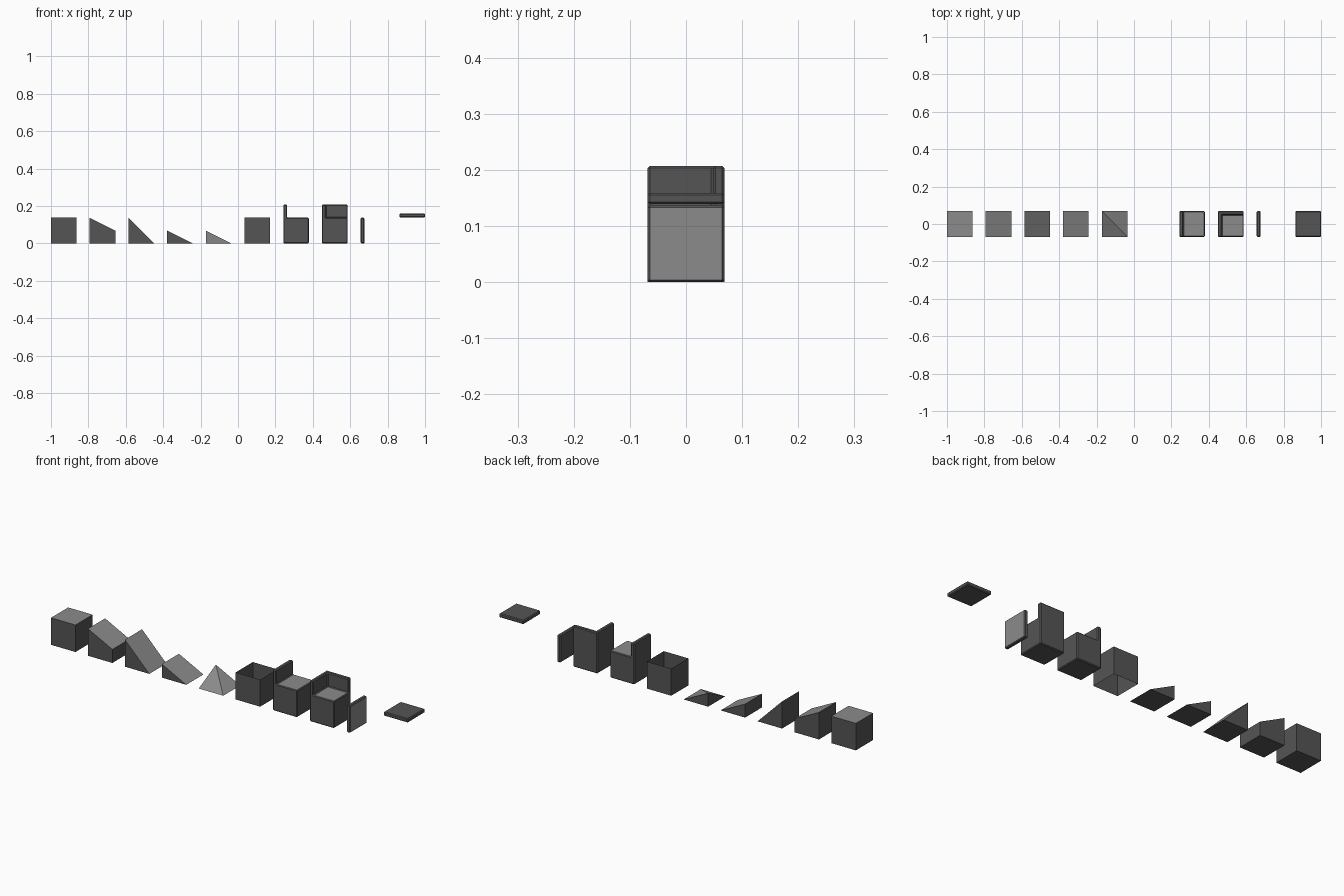
import bpy, bmesh

if "Cube" in bpy.data.objects:
    bpy.data.objects.remove(bpy.data.objects["Cube"])

S = 0.137            # cell size
H = S / 2
T = 0.02             # wall thickness
TOP = 0.207          # parapet top
STEP = (2 - S) / 9   # spacing of the kit pieces


def material(name, v):
    m = bpy.data.materials.new(name)
    m.diffuse_color = (v, v, v, 1)
    m.use_nodes = True
    m.node_tree.nodes["Principled BSDF"].inputs["Base Color"].default_value = m.diffuse_color
    return m


DARK = material("dark_grey", 0.09)
LIGHT = material("mid_grey", 0.26)


def left(i):
    return -1 + i * STEP


def is_slope(f):
    return f.normal.z > 0.3


def is_floor(f):
    return abs(f.normal.z) > 0.9 and abs(f.center.z - S) < 0.001


def nothing(f):
    return False


def mesh_object(name, verts, faces, is_light):
    """Make an object whose chosen faces are light and the rest dark."""
    me = bpy.data.meshes.new(name)
    me.from_pydata(verts, [], faces)
    bm = bmesh.new()
    bm.from_mesh(me)
    bmesh.ops.recalc_face_normals(bm, faces=bm.faces)
    bm.to_mesh(me)
    bm.free()
    me.materials.append(DARK)
    me.materials.append(LIGHT)
    for f in me.polygons:
        f.material_index = int(is_light(f))
    ob = bpy.data.objects.new(name, me)
    bpy.context.collection.objects.link(ob)
    return ob


def prism(name, i, profile, is_light=is_slope):
    """Extrude an x-z profile across the full depth of a cell."""
    n = len(profile)
    verts = [(left(i) + x, y, z) for y in (-H, H) for x, z in profile]
    faces = [tuple(range(n)), tuple(range(n, 2 * n))]
    faces += [(k, (k + 1) % n, n + (k + 1) % n, n + k) for k in range(n)]
    return mesh_object(name, verts, faces, is_light)


def bevel(ob, width=0.004):
    m = ob.modifiers.new("edge_bevel", 'BEVEL')
    m.width = width
    m.segments = 1
    m.limit_method = 'ANGLE'
    m.material = 0


def rect(x0, x1, z0, z1):
    return [(x0, z0), (x1, z0), (x1, z1), (x0, z1)]


# Solid block and slopes
prism("solid_block", 0, rect(0, S, 0, S))
prism("upper_slope", 1, [(0, 0), (S, 0), (S, H), (0, S)])
prism("full_slope", 2, [(0, 0), (S, 0), (0, S)])
prism("lower_slope", 3, [(0, 0), (S, 0), (0, H)])

# Corner slope with its peak at the back left
a, b = left(4), left(4) + S
mesh_object("corner_slope",
            [(a, -H, 0), (b, -H, 0), (b, H, 0), (a, H, 0), (a, H, H)],
            [(0, 1, 2, 3), (0, 1, 4), (1, 2, 4), (2, 3, 4), (3, 0, 4)],
            is_slope)

# Open sleeve of four thin sides
a, b = left(5), left(5) + S
ring = [(a, -H), (b, -H), (b, H), (a, H)]
mesh_object("open_sleeve", [(x, y, z) for z in (0, S) for x, y in ring],
            [(k, (k + 1) % 4, 4 + (k + 1) % 4, 4 + k) for k in range(4)],
            nothing)

# Block with a parapet on one side
bevel(prism("edge_parapet_block", 6,
            [(0, 0), (S, 0), (S, S), (T, S), (T, TOP), (0, TOP)], is_floor))

# Block with a parapet on the left and back
corner = prism("corner_parapet_block", 7, rect(0, S, 0, TOP), nothing)
cutter = prism("parapet_cutter", 7, rect(T, S + 0.1, S, TOP + 0.1), is_floor)
for v in cutter.data.vertices:
    v.co.y = H - T if v.co.y > 0 else -H - 0.1
cutter.hide_render = True
cutter.hide_viewport = True
cut = corner.modifiers.new("hollow", 'BOOLEAN')
cut.operation = 'DIFFERENCE'
cut.solver = 'EXACT'
cut.object = cutter
bevel(corner)

# Upright panel with a light inner face, and raised dark slab
bevel(prism("wall_panel", 8, rect(0, T, 0, S), lambda f: f.normal.x > 0.9))
bevel(prism("raised_slab", 9, rect(0, S, S + 0.002, S + 0.002 + T), nothing))
